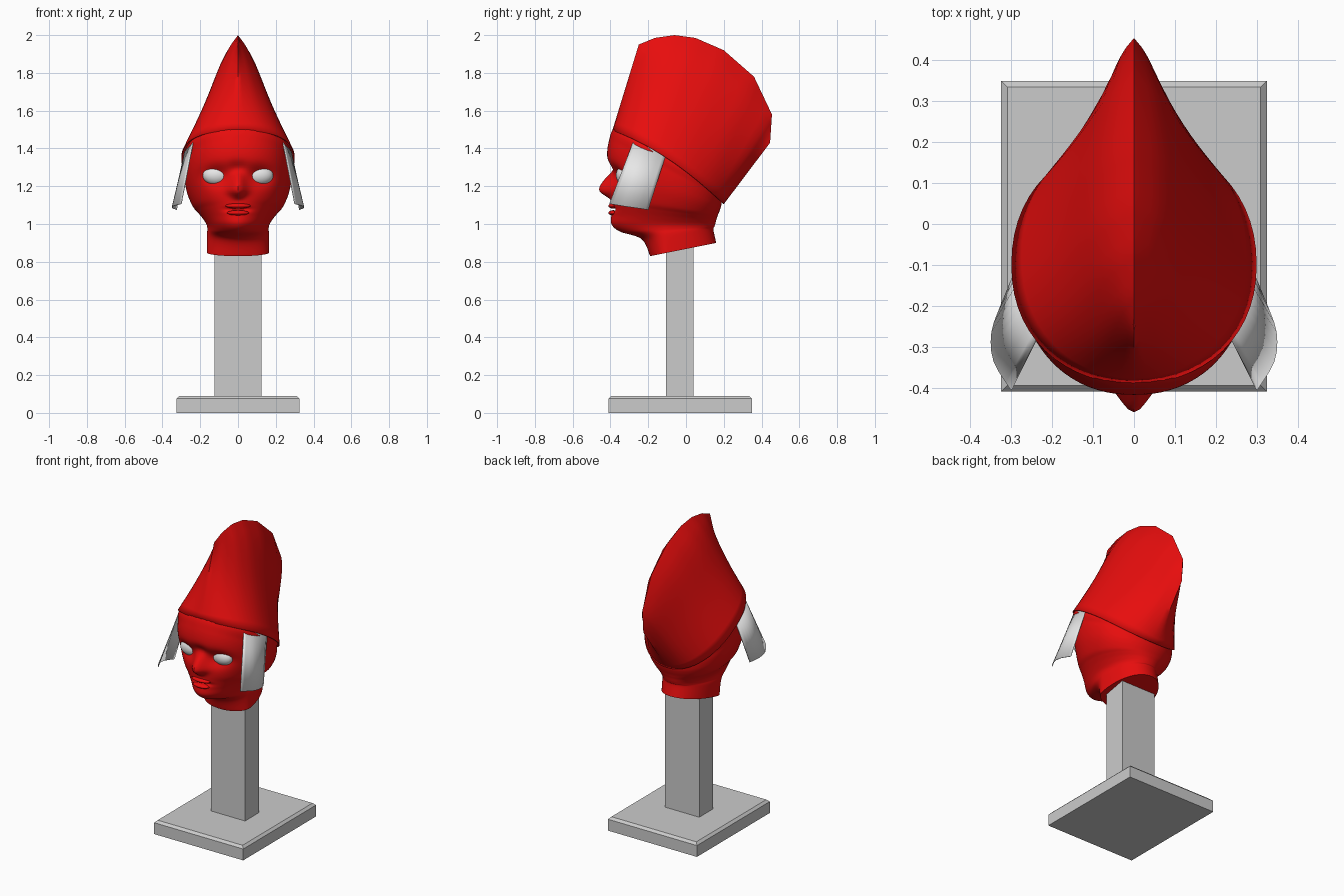
import bpy, bmesh, math
from mathutils import Vector

if "Cube" in bpy.data.objects:
    bpy.data.objects.remove(bpy.data.objects["Cube"])


def material(name, r, g, b):
    m = bpy.data.materials.new(name)
    m.diffuse_color = (r, g, b, 1)
    m.use_nodes = True
    m.node_tree.nodes["Principled BSDF"].inputs["Base Color"].default_value = m.diffuse_color
    return m


RED = material("red", 0.8, 0.004, 0.004)
GREY = material("stand grey", 0.6, 0.6, 0.6)
PALE = material("pale grey", 0.8, 0.8, 0.8)


def finish(name, bm, mat, angle=None):
    bmesh.ops.recalc_face_normals(bm, faces=bm.faces[:])
    me = bpy.data.meshes.new(name)
    bm.to_mesh(me)
    bm.free()
    me.materials.append(mat)
    if angle:
        me.shade_smooth()
        me.set_sharp_from_angle(angle=math.radians(angle))
    ob = bpy.data.objects.new(name, me)
    bpy.context.collection.objects.link(ob)
    return ob


def box(name, x, y0, y1, z0, z1, mat, chamfer=0):
    bm = bmesh.new()
    bmesh.ops.create_cube(bm, size=1)
    for v in bm.verts:
        v.co = Vector((v.co.x * 2 * x, (y0 + y1) / 2 + v.co.y * (y1 - y0),
                       (z0 + z1) / 2 + v.co.z * (z1 - z0)))
    if chamfer:
        top = [e for e in bm.edges if all(v.co.z > z1 - 0.001 for v in e.verts)]
        bmesh.ops.bevel(bm, geom=top, offset=chamfer, segments=1, affect='EDGES')
    return finish(name, bm, mat)


def ellipsoid(name, centre, radii, mat):
    bm = bmesh.new()
    bmesh.ops.create_uvsphere(bm, u_segments=24, v_segments=14, radius=1)
    for v in bm.verts:
        v.co = Vector([c + r * p for c, r, p in zip(centre, radii, v.co)])
    return finish(name, bm, mat, 60)


def smooth_path(pts, n):
    # Catmull-Rom resampling with n steps between points
    out = []
    for i in range(len(pts) - 1):
        a, b, c, d = (pts[min(max(i + k, 0), len(pts) - 1)] for k in (-1, 0, 1, 2))
        for s in range(n):
            t = s / n
            out.append([0.5 * (2 * q + (r - p) * t + (2 * p - 5 * q + 4 * r - s2) * t * t
                               + (3 * q - p - 3 * r + s2) * t ** 3)
                        for p, q, r, s2 in zip(a, b, c, d)])
    return out + [list(pts[-1])]


def skin(bm, rows, closed):
    vs = [[bm.verts.new(p) for p in row] for row in rows]
    n = len(vs[0])
    for a, b in zip(vs, vs[1:]):
        for i in range(n if closed else n - 1):
            j = (i + 1) % n
            bm.faces.new((a[i], a[j], b[j], b[i]))
    return vs


def oval(ang, power):
    c, s = math.cos(ang), math.sin(ang)
    return (math.copysign(abs(s) ** (2 / power), s), math.copysign(abs(c) ** (2 / power), c))


def bell(v, centre, width):
    return math.exp(-((v - centre) / width) ** 2)


def sculpt(p):
    # nose, eye sockets and mouth pushed into the front of the head
    x, y, z = p
    if y > -0.2:
        return p
    if 1.12 < z < 1.30:
        nose = (1.30 - z) / 0.12 if z > 1.18 else (z - 1.12) / 0.06
        nose = nose * nose * (3 - 2 * nose)
        y -= 0.062 * nose * bell(x, 0, 0.026 + 0.018 * nose)
    y += 0.022 * bell(z, 1.295, 0.035) * bell(x, 0, 0.05)
    y += 0.04 * bell(z, 1.255, 0.05) * bell(abs(x), 0.113, 0.07)
    y += 0.035 * bell(z, 1.078, 0.012) * bell(x, 0, 0.05)
    return (x, y, z)


# Stand
box("base", 0.325, -0.41, 0.35, 0, 0.09, GREY, 0.015)
box("post", 0.125, -0.105, 0.04, 0.09, 0.9, GREY)

# Head and neck: front y, front z, back y, back z, half width, front roundness
levels = [
    (-0.19, 0.83, 0.16, 0.90, 0.163, 2.0),
    (-0.235, 0.92, 0.145, 0.97, 0.165, 1.9),
    (-0.35, 0.96, 0.15, 0.985, 0.162, 1.75),
    (-0.395, 1.0, 0.155, 1.0, 0.168, 1.8),
    (-0.395, 1.05, 0.16, 1.02, 0.19, 1.9),
    (-0.395, 1.10, 0.165, 1.035, 0.215, 2.0),
    (-0.398, 1.15, 0.17, 1.05, 0.24, 2.1),
    (-0.402, 1.25, 0.18, 1.075, 0.266, 2.2),
    (-0.418, 1.35, 0.187, 1.10, 0.28, 2.2),
    (-0.408, 1.44, 0.19, 1.14, 0.286, 2.2),
    (-0.375, 1.515, 0.18, 1.2, 0.28, 2.2),
    (-0.28, 1.54, 0.12, 1.28, 0.16, 2.2)]
rows = []
for fy, fz, by, bz, hw, power in smooth_path(levels, 8):
    mid = min(-0.1, (fy + by) / 2 + 0.02)
    row = []
    for i in range(128):
        sx, c = oval(2 * math.pi * i / 128, power if math.cos(2 * math.pi * i / 128) > 0 else 2.1)
        y = mid + c * ((fy - mid) if c > 0 else (mid - by))
        k = (y - fy) / (by - fy)
        row.append(sculpt((hw * sx, y, fz + (bz - fz) * k)))
    rows.append(row)
bm = bmesh.new()
rings = skin(bm, rows, True)
bm.faces.new(rings[0])
bm.faces.new(rings[-1])
finish("head", bm, RED, 50)

# Lips
ellipsoid("upper_lip", (0, -0.385, 1.096), (0.066, 0.026, 0.014), RED)
ellipsoid("lower_lip", (0, -0.385, 1.059), (0.058, 0.026, 0.014), RED)

# Tall hat: straight ribs from the oval rim up to a curved ridge
ridge = [(-0.25, 1.95), (-0.165, 1.985), (-0.06, 2.0), (0.05, 1.985),
         (0.2, 1.92), (0.36, 1.78), (0.455, 1.58), (0.445, 1.43)]
ribs = []
N = 28
for i in range(2 * N):
    sx, c = oval(math.pi * i / N, 2.15)
    x, y = 0.3 * sx, -0.1 - c * (0.29 if c > 0 else 0.3)
    d = y + 0.105
    z = 1.353 - 0.65 * d - 0.533 * d * d
    u = min(i, 2 * N - i) / N * 7
    k = min(int(u), 6)
    ry, rz = (a + (b - a) * (u - k) for a, b in zip(ridge[k], ridge[k + 1]))
    rib = []
    for s in range(13):
        t = s / 12
        f = (1 - t) * (1 + t ** 4)
        rib.append((x * f, y + (ry - y) * t, z + (rz - z) * t))
    ribs.append(rib)
bm = bmesh.new()
skin(bm, list(zip(*ribs)), True)
bmesh.ops.remove_doubles(bm, verts=bm.verts[:], dist=0.0005)
hat = finish("hat", bm, RED, 60)
rim = hat.modifiers.new("thickness", 'SOLIDIFY')
rim.thickness = 0.006
rim.offset = -1

# Eyes and side flaps, mirrored
top = [(0.235, -0.275, 1.445), (0.262, -0.22, 1.42), (0.28, -0.165, 1.39), (0.288, -0.11, 1.355)]
bottom = [(0.30, -0.405, 1.107), (0.342, -0.335, 1.095), (0.347, -0.265, 1.085), (0.325, -0.2, 1.075)]
for side, label in ((-1, "left"), (1, "right")):
    ellipsoid(label + "_eye", (side * 0.113, -0.325, 1.258), (0.074, 0.046, 0.053), PALE)
    bm = bmesh.new()
    skin(bm, [[(side * x, y, z) for x, y, z in smooth_path(r, 3)] for r in (top, bottom)], False)
    flap = finish(label + "_flap", bm, PALE, 60)
    sheet = flap.modifiers.new("thickness", 'SOLIDIFY')
    sheet.thickness = 0.004
    sheet.offset = 0
